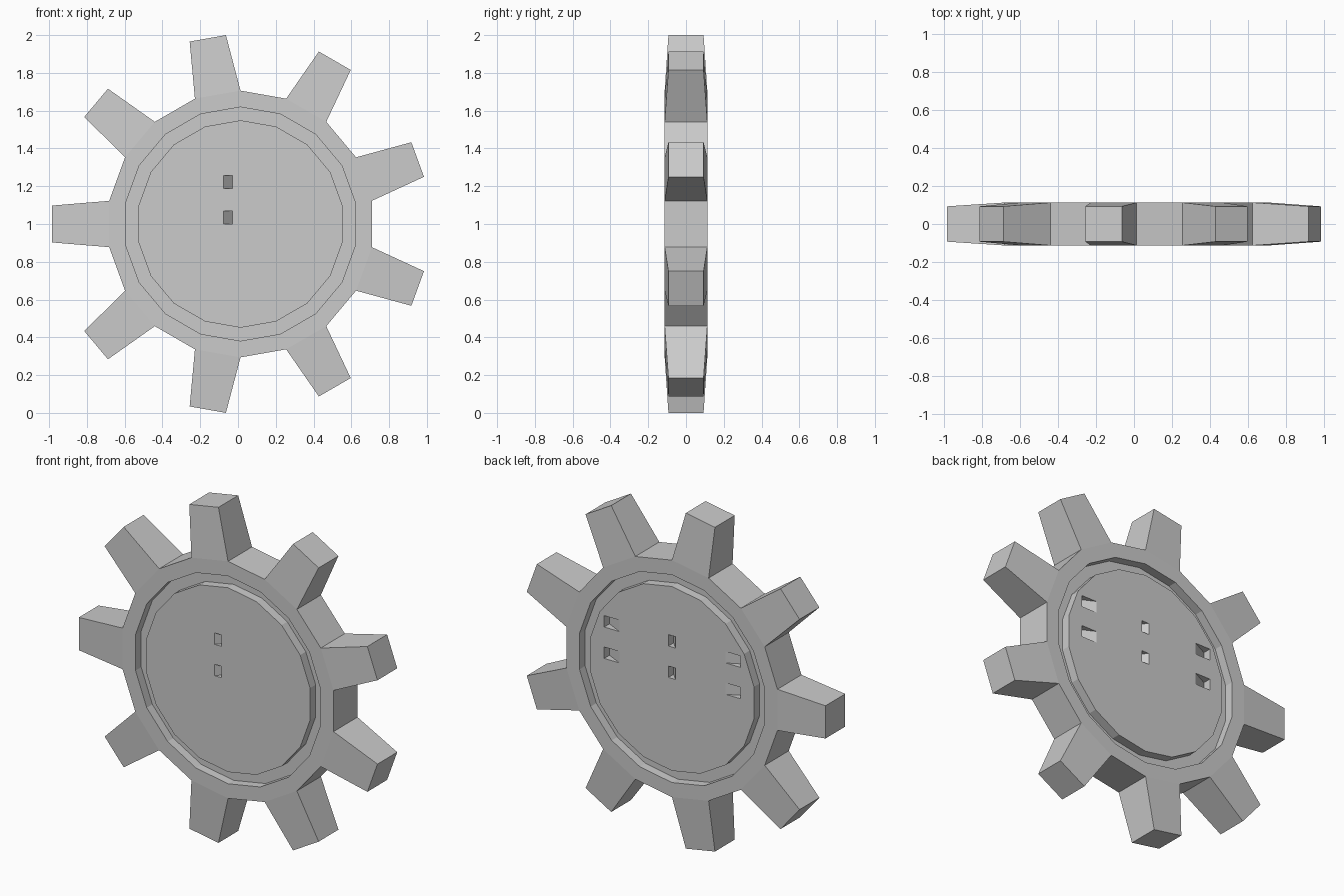
import bpy, bmesh
from math import cos, sin, radians
from mathutils import Vector

if "Cube" in bpy.data.objects:
    bpy.data.objects.remove(bpy.data.objects["Cube"])

CX, CZ, SIDES = 0.0134, 1.0, 18
HALF, FLOOR = 0.113, 0.06          # half thickness, groove floor level


def new_object(name, bm):
    bmesh.ops.recalc_face_normals(bm, faces=bm.faces[:])
    mesh = bpy.data.meshes.new(name)
    bm.to_mesh(mesh)
    bm.free()
    obj = bpy.data.objects.new(name, mesh)
    bpy.context.collection.objects.link(obj)
    return obj


# Gear body: 18-sided turned profile with a groove in both faces
half_profile = [(0.549, -HALF), (0.549, -FLOOR), (0.619, -FLOOR),
                (0.619, -HALF), (0.706, -HALF)]
profile = half_profile + [(r, -y) for r, y in reversed(half_profile)]
bm = bmesh.new()
rings = []
for r, y in profile:
    ring = []
    for i in range(SIDES):
        a = radians(10 + 20 * i)
        ring.append(bm.verts.new((CX + r * cos(a), y, CZ + r * sin(a))))
    rings.append(ring)
rim = []
for k in range(len(rings) - 1):
    for i in range(SIDES):
        j = (i + 1) % SIDES
        f = bm.faces.new((rings[k][i], rings[k][j], rings[k + 1][j], rings[k + 1][i]))
        if k == len(half_profile) - 1 and i % 2 == 0:
            rim.append((f, radians(20 + 20 * i)))
bm.faces.new(rings[0])
bm.faces.new(rings[-1])
bmesh.ops.recalc_face_normals(bm, faces=bm.faces[:])

# Teeth: every other rim face pulled out and tapered
for face, a in rim:
    out = bmesh.ops.extrude_discrete_faces(bm, faces=[face])["faces"][0]
    radial = Vector((cos(a), 0, sin(a)))
    tangent = Vector((-sin(a), 0, cos(a)))
    centre = Vector((CX, 0, CZ))
    for v in out.verts:
        side = 1 if (v.co - centre).dot(tangent) > 0 else -1
        depth = 0.093 if v.co.y > 0 else -0.093
        v.co = centre + radial * 0.998 + tangent * side * 0.0975 + Vector((0, depth, 0))
gear = new_object("gear_wheel", bm)


# Small wedge-shaped pockets with slanted floors
def add_pocket(bm, x, z, width, face, deep_side):
    h, w = 0.034, width / 2
    section = [(x - w, face * 0.2), (x + w, face * 0.2), (x + w, face * HALF),
               (x + w * deep_side, face * (HALF - 0.05)), (x - w, face * HALF)]
    if deep_side > 0:
        section.pop(2)
    else:
        section.pop(4)
    low = [bm.verts.new((px, py, z - h)) for px, py in section]
    high = [bm.verts.new((px, py, z + h)) for px, py in section]
    bm.faces.new(low)
    bm.faces.new(high)
    for i in range(4):
        j = (i + 1) % 4
        bm.faces.new((low[i], low[j], high[j], high[i]))


bm = bmesh.new()
for z in (1.035, 1.222):
    add_pocket(bm, -0.0525, z, 0.047, -1, 1)
    add_pocket(bm, 0.0134, z, 0.047, 1, 1)
    add_pocket(bm, 0.41, z, 0.1, 1, 1)
    add_pocket(bm, -0.39, z, 0.1, 1, -1)
cutter = new_object("pocket_cutter", bm)
cutter.hide_render = True

mod = gear.modifiers.new("pockets", "BOOLEAN")
mod.operation = "DIFFERENCE"
mod.solver = "EXACT"
mod.object = cutter
bpy.context.view_layer.objects.active = gear
bpy.ops.object.modifier_apply(modifier=mod.name)
bpy.data.objects.remove(cutter)
